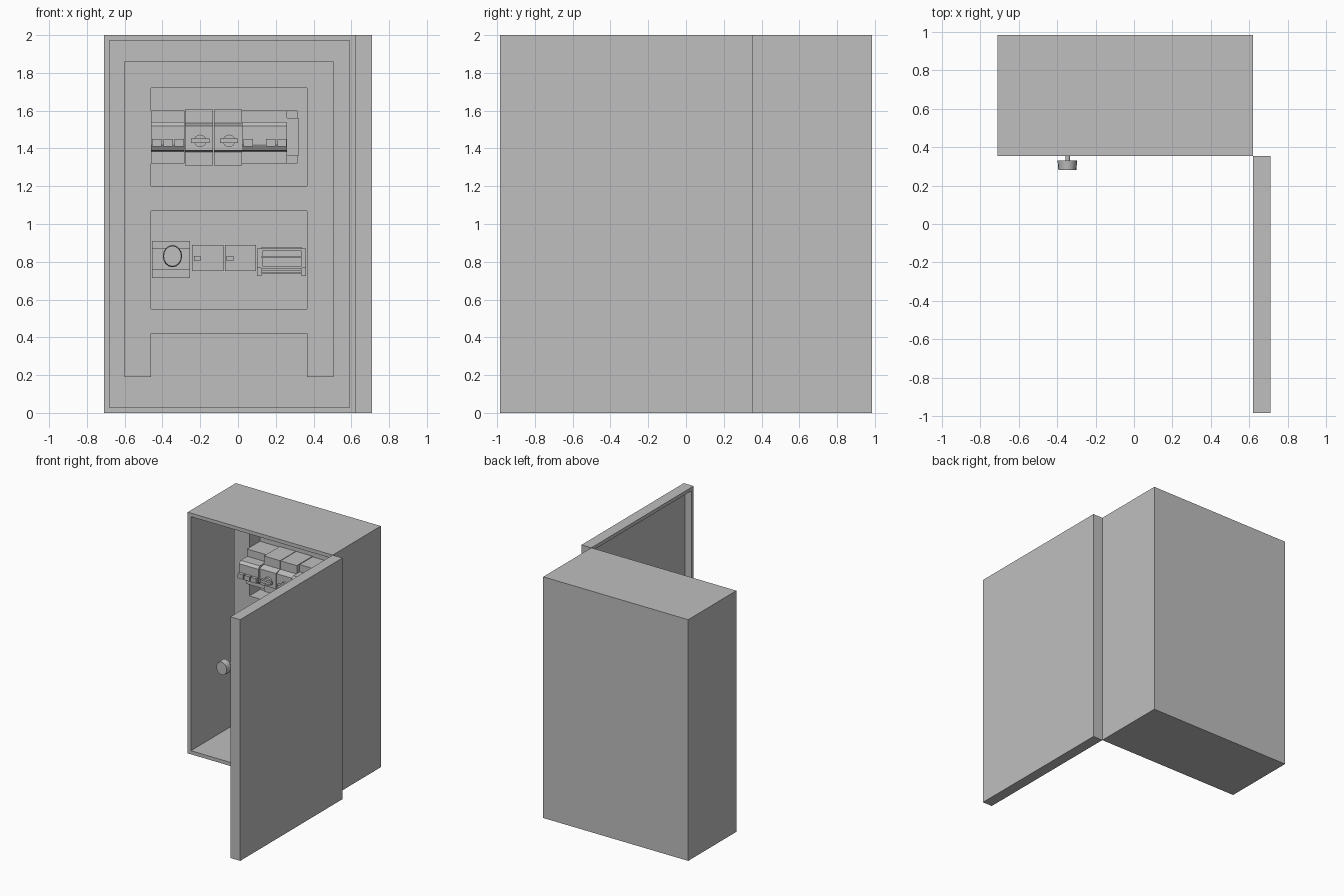
import bpy, bmesh, math
from mathutils import Vector

cube = bpy.data.objects.get("Cube")
if cube:
    bpy.data.objects.remove(cube, do_unlink=True)

grey = bpy.data.materials.new("plain grey")
grey.use_nodes = True
grey.diffuse_color = (0.52, 0.52, 0.52, 1)
grey.node_tree.nodes["Principled BSDF"].inputs["Base Color"].default_value = (0.52, 0.52, 0.52, 1)


def finish(name, bm):
    bmesh.ops.recalc_face_normals(bm, faces=bm.faces[:])
    mesh = bpy.data.meshes.new(name)
    bm.to_mesh(mesh)
    bm.free()
    mesh.materials.append(grey)
    ob = bpy.data.objects.new(name, mesh)
    bpy.context.scene.collection.objects.link(ob)
    return ob


def box_mesh(x, y, z):
    bm = bmesh.new()
    bmesh.ops.create_cube(bm, size=1)
    for v in bm.verts:
        v.co = [r[0] if c < 0 else r[1] for c, r in zip(v.co, (x, y, z))]
    bm.normal_update()
    return bm


def box(name, x, y, z):
    return finish(name, box_mesh(x, y, z))


def tray(name, x, y, z, facing, rim, depth):
    """Box with one side hollowed out."""
    bm = box_mesh(x, y, z)
    face = max(bm.faces, key=lambda f: f.normal.dot(facing))
    bmesh.ops.inset_region(bm, faces=[face], thickness=rim)
    ret = bmesh.ops.extrude_face_region(bm, geom=[face])
    verts = [g for g in ret["geom"] if isinstance(g, bmesh.types.BMVert)]
    bmesh.ops.translate(bm, verts=verts, vec=-Vector(facing) * depth)
    if face.is_valid:
        bmesh.ops.delete(bm, geom=[face], context='FACES_ONLY')
    return finish(name, bm)


def profile_bar(name, x0, x1, profile):
    """Side profile of (y, z) points extruded along x."""
    bm = bmesh.new()
    a = [bm.verts.new((x0, y, z)) for y, z in profile]
    b = [bm.verts.new((x1, y, z)) for y, z in profile]
    bm.faces.new(a)
    bm.faces.new(b)
    for i in range(len(a)):
        j = (i + 1) % len(a)
        bm.faces.new((a[i], a[j], b[j], b[i]))
    return finish(name, bm)


def disc(name, x, z, y0, y1, r, sides, front=1.0, tall=1.0):
    """Round part whose axis runs front (y0) to back (y1)."""
    bm = bmesh.new()
    bmesh.ops.create_cone(bm, cap_ends=True, segments=sides, radius1=r * front, radius2=r, depth=1)
    for v in bm.verts:
        px, py, pz = v.co
        v.co = (x + px, y0 + (pz + 0.5) * (y1 - y0), z + py * tall)
    ob = finish(name, bm)
    bpy.context.view_layer.objects.active = ob
    ob.select_set(True)
    bpy.ops.object.shade_smooth_by_angle(angle=math.radians(35))
    ob.select_set(False)
    return ob


# Cabinet shell and open door
BACK = 0.945
tray("cabinet", (-0.71, 0.62), (0.355, 0.985), (0, 2), (0, -1, 0), 0.042, 0.59)
tray("door", (0.62, 0.71), (-0.985, 0.355), (0, 2), (-1, 0, 0), 0.042, 0.06)

# Mounting panel with two windows and a slot at the bottom
xs = (-0.60, -0.46, 0.365, 0.505)
zs = (0.19, 0.42, 0.55, 1.07, 1.20, 1.72, 1.86)
bm = bmesh.new()
grid = [[bm.verts.new((x, 0.806, z)) for z in zs] for x in xs]
for i in range(len(xs) - 1):
    for j in range(len(zs) - 1):
        if not (i == 1 and j % 2 == 0):
            bm.faces.new((grid[i][j], grid[i + 1][j], grid[i + 1][j + 1], grid[i][j + 1]))
bmesh.ops.delete(bm, geom=[v for v in bm.verts if not v.link_faces], context='VERTS')
ret = bmesh.ops.extrude_face_region(bm, geom=bm.faces[:])
bmesh.ops.translate(bm, vec=(0, BACK - 0.806, 0),
                    verts=[g for g in ret["geom"] if isinstance(g, bmesh.types.BMVert)])
bmesh.ops.recalc_face_normals(bm, faces=bm.faces[:])
bmesh.ops.dissolve_limit(bm, angle_limit=0.02, verts=bm.verts[:], edges=bm.edges[:])
finish("mounting_panel", bm)

# Upper row: stepped switch modules
step = [(BACK, 1.32), (0.76, 1.32), (0.76, 1.385), (0.69, 1.39), (0.67, 1.42),
        (0.67, 1.52), (0.69, 1.54), (0.777, 1.54), (0.777, 1.60), (BACK, 1.60)]
profile_bar("left_switch_module", -0.46, -0.283, step)
profile_bar("right_switch_module", 0.022, 0.26, step)
for i, x in enumerate((-0.455, -0.395, -0.335, 0.03, 0.148, 0.208)):
    box(f"switch_lever_{i}", (x, x + 0.05), (0.645, 0.68), (1.41, 1.45))

# End block with notched corners
box("end_block", (0.26, 0.32), (0.777, BACK), (1.36, 1.56))
for i, z in enumerate((1.32, 1.56)):
    box(f"end_block_tab_{i}", (0.26, 0.315), (0.80, BACK), (z, z + 0.04))

# Upper row: rotary breakers
body = [(BACK, 1.31), (0.74, 1.31), (0.74, 1.38), (0.685, 1.39),
        (0.685, 1.52), (0.74, 1.535), (0.74, 1.605), (BACK, 1.605)]
for i, x in enumerate((-0.28, -0.127)):
    profile_bar(f"rotary_breaker_{i}", x, x + 0.148, body)
    mid = x + 0.08
    disc(f"rotary_dial_{i}", mid, 1.44, 0.665, 0.69, 0.033, 16)
    box(f"rotary_handle_{i}", (mid - 0.048, mid + 0.048), (0.645, 0.67), (1.43, 1.452))

# Lower row: rotary isolator with a long shaft and knob
profile_bar("isolator_body", -0.455, -0.255,
            [(BACK, 0.715), (0.80, 0.715), (0.80, 0.76), (0.74, 0.76),
             (0.74, 0.87), (0.80, 0.87), (0.80, 0.91), (BACK, 0.91)])
disc("isolator_shaft", -0.345, 0.83, 0.32, 0.75, 0.011, 12)
disc("isolator_knob", -0.347, 0.83, 0.28, 0.33, 0.051, 16, 0.92, 1.15)

# Lower row: plain relay modules with a button
for i, x in enumerate((-0.243, -0.07)):
    box(f"relay_{i}", (x, x + 0.165), (0.75, BACK), (0.75, 0.89))
    box(f"relay_button_{i}", (x + 0.01, x + 0.045), (0.735, 0.755), (0.805, 0.83))

# Lower row: ribbed terminal strip
box("terminal_base", (0.10, 0.36), (0.80, BACK), (0.745, 0.87))
box("terminal_front", (0.13, 0.335), (0.75, 0.81), (0.775, 0.86))
for i, z in enumerate((0.735, 0.755, 0.82, 0.868)):
    box(f"terminal_rib_{i}", (0.125, 0.335), (0.738, 0.82), (z, z + 0.01))
for i, x in enumerate((0.10, 0.335)):
    box(f"terminal_foot_{i}", (x, x + 0.025), (0.77, 0.82), (0.725, 0.77))
